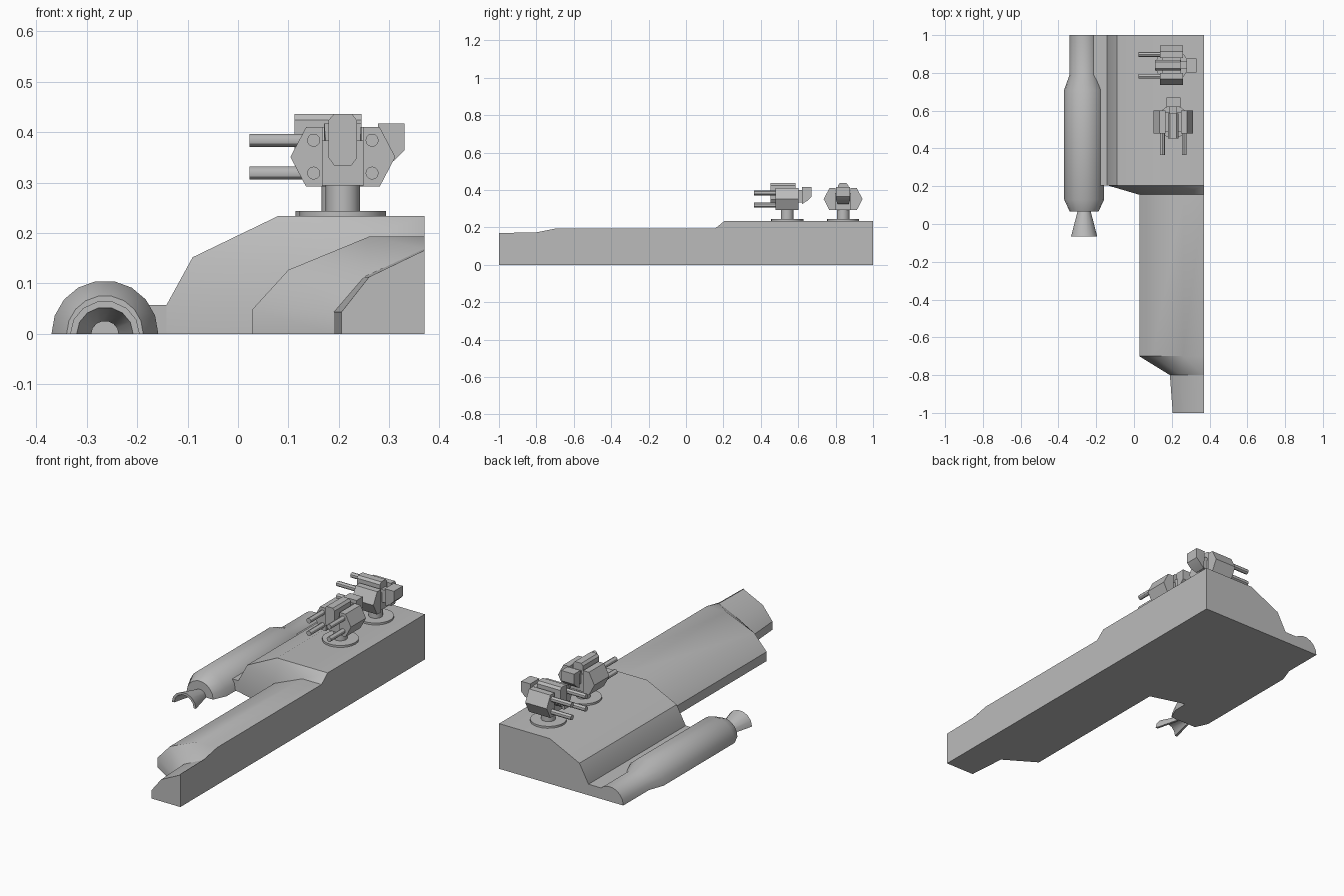
import bpy, bmesh, math
from mathutils import Matrix

if "Cube" in bpy.data.objects:
    bpy.data.objects.remove(bpy.data.objects["Cube"])

grey = bpy.data.materials.new("hull grey")
grey.use_nodes = True
COLOUR = (0.5, 0.5, 0.5, 1)
grey.diffuse_color = COLOUR
grey.node_tree.nodes["Principled BSDF"].inputs["Base Color"].default_value = COLOUR


def finish(name, bm, matrix=Matrix()):
    bmesh.ops.remove_doubles(bm, verts=bm.verts, dist=0.0001)
    bmesh.ops.recalc_face_normals(bm, faces=bm.faces)
    mesh = bpy.data.meshes.new(name)
    bm.to_mesh(mesh)
    bm.free()
    mesh.materials.append(grey)
    obj = bpy.data.objects.new(name, mesh)
    bpy.context.collection.objects.link(obj)
    obj.matrix_world = matrix
    bpy.ops.object.select_all(action='DESELECT')
    bpy.context.view_layer.objects.active = obj
    obj.select_set(True)
    bpy.ops.object.shade_smooth_by_angle(angle=math.radians(30))
    return obj


def loft(name, sections, matrix=Matrix(), caps=True):
    """Skin matching (x, z) outlines placed at successive y values."""
    bm = bmesh.new()
    rings = [[bm.verts.new((x, y, z)) for x, z in pts] for y, pts in sections]
    for a, b in zip(rings, rings[1:]):
        for i in range(len(a)):
            j = (i + 1) % len(a)
            bm.faces.new((a[i], a[j], b[j], b[i]))
    if caps:
        bm.faces.new(rings[0])
        bm.faces.new(rings[-1])
    return finish(name, bm, matrix)


def extrude(name, pts, y0, y1, matrix=Matrix()):
    return loft(name, [(y0, pts), (y1, pts)], matrix)


def cylinder(name, r, depth, place, sides=16):
    bm = bmesh.new()
    bmesh.ops.create_cone(bm, cap_ends=True, segments=sides, radius1=r, radius2=r, depth=depth)
    return finish(name, bm, place)


# Hull: wide stern, narrow neck, stepped nose, cut flat along the centreline
WALL = 0.37
stern = [(WALL, 0), (WALL, .234), (.08, .234), (-.09, .152), (-.142, .057), (-.142, 0)]
neck = [(WALL, 0), (WALL, .193), (.26, .193), (.1, .127), (.028, .048), (.028, 0)]
nose_back = [(WALL, 0), (WALL, .173), (WALL, .169), (.25, .113), (.19, .043), (.19, 0)]
nose_tip = [(WALL, 0), (WALL, .17), (WALL, .166), (.26, .113), (.205, .043), (.205, 0)]
loft("stern_hull", [(1, stern), (.205, stern), (.155, neck)])
loft("neck_hull", [(.155, neck), (-.7, neck), (-.8, nose_back)])
loft("nose_hull", [(-.8, nose_back), (-1, nose_tip)])

# Shelf joining hull to engine
extrude("engine_shelf", [(-.14, 0), (-.14, .057), (-.26, .057), (-.26, 0)], .205, 1)

# Half-round engine and open flared nozzle
ENGINE_X = -.264


def arch(r, height, steps):
    return [(ENGINE_X + r * math.cos(math.pi * i / steps),
             height * math.sin(math.pi * i / steps)) for i in range(steps + 1)]


loft("engine_pod", [(y, arch(r, r, 9)) for y, r in
                    [(1, .077), (.79, .077), (.71, .106), (.13, .106), (.065, .076)]])


def nozzle():
    bm = bmesh.new()
    rows = [(.07, .034), (-.065, .069), (-.065, .056), (.05, .027)]
    rings = [[bm.verts.new((x, y, z)) for x, z in arch(r, r * .95, 7)] for y, r in rows]
    for a, b in zip(rings, rings[1:] + rings[:1]):
        for i in range(len(a) - 1):
            bm.faces.new((a[i], a[i + 1], b[i + 1], b[i]))
    for end in (0, -1):
        bm.faces.new([ring[end] for ring in rings])
    finish("engine_nozzle", bm)


nozzle()


# Twin-block gun turret, aimed along its own -y
def turret(prefix, x, y, turn):
    place = Matrix.Translation((x, y, .234)) @ Matrix.Rotation(turn, 4, 'Z')

    def at(px, py, pz):
        return place @ Matrix.Translation((px, py, pz))

    cylinder(prefix + "_base_disc", .086, .012, at(0, 0, .004), 24)
    cylinder(prefix + "_pedestal", .034, .07, at(0, 0, .035))
    extrude(prefix + "_core", [(-.042, .06), (.042, .06), (.042, .15), (-.042, .15)],
            -.05, .05, place)
    extrude(prefix + "_sensor_housing",
            [(-.017, .1), (.017, .1), (.028, .115), (.028, .19), (.018, .202),
             (-.018, .202), (-.028, .19), (-.028, .115)], -.088, .045, place)
    for side, label in ((-1, "right"), (1, "left")):
        block = [(side * px, pz) for px, pz in
                 [(.04, .058), (.073, .058), (.104, .117), (.073, .176), (.04, .176)]]
        extrude(f"{prefix}_{label}_gun_block", block, -.063, .06, place)
        for level, pz in (("lower", .085), ("upper", .15)):
            cylinder(f"{prefix}_{label}_{level}_barrel", .013, .15,
                     at(side * .058, -.102, pz) @ Matrix.Rotation(math.pi / 2, 4, 'X'), 12)
    # Counterweight at the back, with a sloping underside
    wide = [(-.037, .11), (.037, .11), (.037, .183), (-.037, .183)]
    thin = [(-.037, .13), (.037, .13), (.037, .183), (-.037, .183)]
    low = [(-.03, .09), (.03, .09), (.037, .183), (-.037, .183)]
    loft(prefix + "_counterweight", [(.078, low), (.11, wide), (.13, thin)], place)
    extrude(prefix + "_rear_link", [(-.02, .1), (.02, .1), (.02, .165), (-.02, .165)],
            .04, .085, place)


turret("front_turret", .208, .541, 0)
turret("rear_turret", .2, .84, -math.pi / 2)
